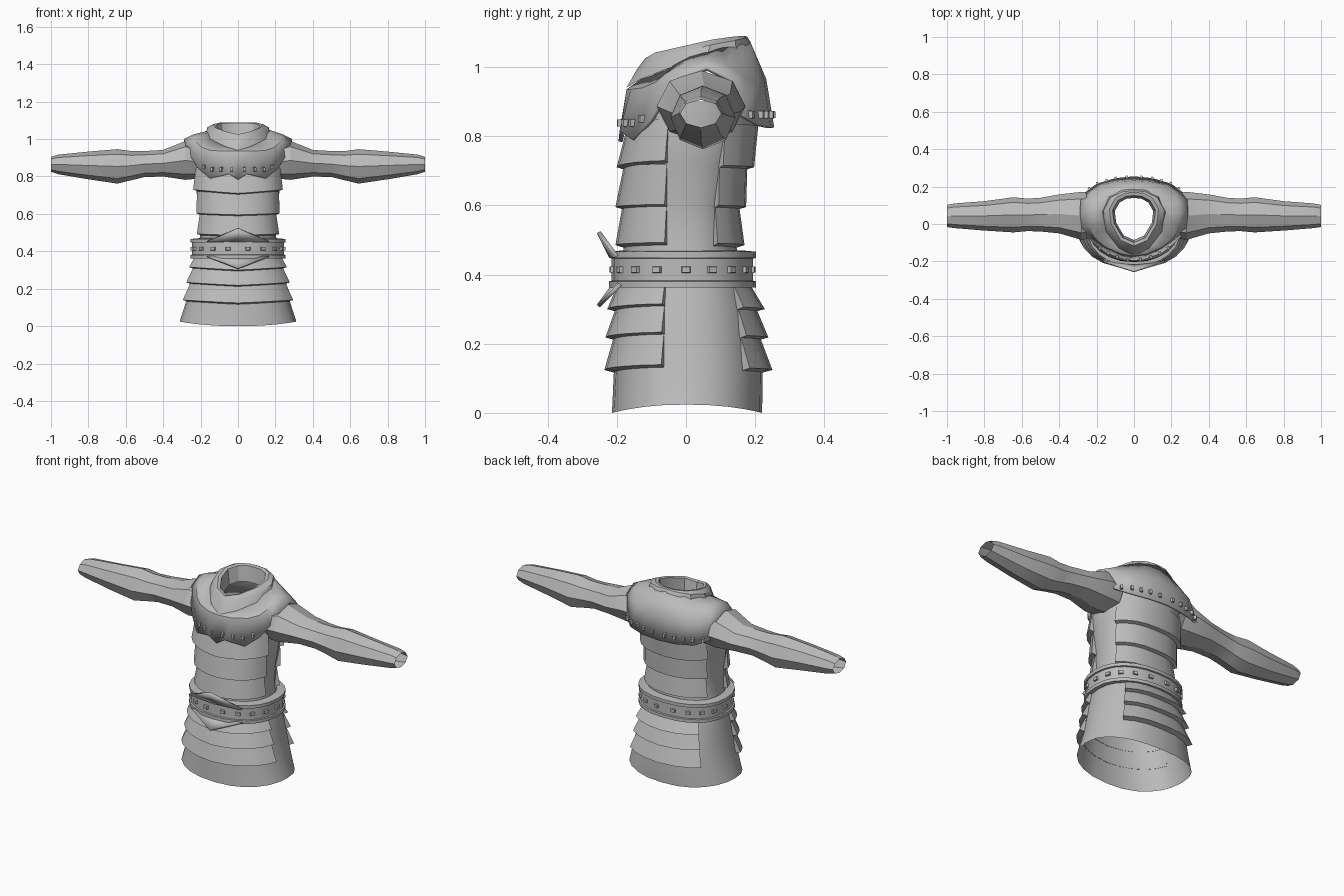
import bpy, bmesh, math
from mathutils import Vector

if "Cube" in bpy.data.objects:
    bpy.data.objects.remove(bpy.data.objects["Cube"])

GREY = bpy.data.materials.new("plain grey")
GREY.diffuse_color = (0.5, 0.5, 0.5, 1)
GREY.use_nodes = True
GREY.node_tree.nodes["Principled BSDF"].inputs["Base Color"].default_value = GREY.diffuse_color


def finish(name, bm, angle=28, thick=0):
    bmesh.ops.remove_doubles(bm, verts=bm.verts, dist=0.0002)
    bmesh.ops.recalc_face_normals(bm, faces=bm.faces)
    me = bpy.data.meshes.new(name)
    bm.to_mesh(me)
    bm.free()
    me.materials.append(GREY)
    ob = bpy.data.objects.new(name, me)
    bpy.context.collection.objects.link(ob)
    bpy.ops.object.select_all(action='DESELECT')
    ob.select_set(True)
    bpy.context.view_layer.objects.active = ob
    bpy.ops.object.shade_smooth_by_angle(angle=math.radians(angle))
    if thick:
        mod = ob.modifiers.new("thickness", 'SOLIDIFY')
        mod.thickness = thick
        mod.offset = -1
    return ob


def loft(name, rows, closed=True, caps=False, **kw):
    """Skin a list of equally long point rows."""
    bm = bmesh.new()
    vs = [[bm.verts.new(p) for p in r] for r in rows]
    n = len(rows[0])
    for a, b in zip(vs, vs[1:]):
        for i in range(n if closed else n - 1):
            j = (i + 1) % n
            bm.faces.new((a[i], a[j], b[j], b[i]))
    if caps:
        bm.faces.new([r[0] for r in vs])
        bm.faces.new([r[-1] for r in vs][::-1])
    return finish(name, bm, **kw)


def mirror_row(half):
    """Half row from front centre to back centre -> full loop."""
    return [Vector(p) for p in half] + [Vector((-x, y, z)) for x, y, z in half[-2:0:-1]]


# Body section: height, half width, front depth, back depth
BODY = [(0.0, .312, .214, .220), (.13, .278, .208, .222), (.22, .260, .205, .210),
        (.30, .245, .200, .200), (.36, .232, .195, .185), (.48, .203, .180, .145),
        (.60, .205, .180, .150), (.72, .222, .176, .175), (.80, .232, .172, .205),
        (.90, .225, .150, .205)]


def section(z, deg, off=0.0):
    z = max(0, min(.9, z))
    for a, b in zip(BODY, BODY[1:]):
        if z <= b[0]:
            break
    f = (z - a[0]) / (b[0] - a[0])
    w, fr, bk = (a[i] + (b[i] - a[i]) * f for i in (1, 2, 3))
    c, s = math.cos(math.radians(deg)), math.sin(math.radians(deg))
    power = lambda v: math.copysign(abs(v) ** .88, v)
    return Vector(((w + off) * power(c), ((bk if s > 0 else fr) + off) * power(s), z))


# Cloth tunic, with the hem slightly lifted at the sides
ring = range(0, 360, 15)
rows = [[section(r[0], d) for d in ring] for r in BODY]
for p, d in zip(rows[0], ring):
    p.z = .024 * math.cos(math.radians(d)) ** 2
loft("tunic_body", rows)


# Overlapping bands: each flares to a lower lip that turns back in
def band(name, top, bottom, a0, a1, flare, dip):
    degs = range(a0, a1 + 1, 15)
    lift = lambda d: dip * abs(math.cos(math.radians(d)))
    rows = [[section(top + lift(d), d, .004) for d in degs],
            [section(bottom + lift(d), d, flare) for d in degs],
            [section(bottom + lift(d) - .008, d, -.002) for d in degs]]
    loft(name, rows, closed=False, caps=True)


for i, (t, b) in enumerate([(.83, .710), (.712, .595), (.597, .485)]):
    band(f"front_chest_band_{i}", t, b, 195, 345, .024, .02 if i == 0 else .008)
    band(f"back_chest_band_{i}", t, b, 30, 150, .024, .006)
for i, (t, b) in enumerate([(.37, .300), (.300, .218), (.218, .124)]):
    band(f"front_skirt_band_{i}", t, b, 195, 345, .028, .016)
    band(f"back_skirt_band_{i}", t, b, 45, 135, .028, .008)

# Yoke columns from front centre to back centre: lower edge, middle, neck
EDGE = [(0, -.195, .785), (.05, -.192, .815), (.15, -.155, .79), (.215, -.105, .845),
        (.25, -.07, .90), (.28, -.02, .97), (.29, .06, 1.0), (.285, .13, .965),
        (.268, .165, .86), (.2, .215, .832), (.1, .245, .825), (0, .255, .825)]
MID = [(0, -.172, .935), (.07, -.16, .935), (.15, -.125, .94), (.195, -.09, .955),
       (.22, -.06, .98), (.235, -.01, 1.01), (.24, .06, 1.025), (.24, .12, 1.005),
       (.22, .17, .97), (.17, .208, .955), (.09, .226, .96), (0, .232, .965)]
NECK = [(0, -.15, .95), (.05, -.13, .965), (.09, -.1, .975), (.125, -.06, .99),
        (.14, -.03, 1.01), (.15, .01, 1.03), (.155, .06, 1.045), (.15, .1, 1.055),
        (.13, .14, 1.06), (.1, .16, 1.065), (.05, .18, 1.07), (0, .185, 1.075)]
loft("shoulder_yoke", [mirror_row(r) for r in (EDGE, MID, NECK)], angle=35, thick=.012)

# Raised collar, rolled over and running down inside
BASE = [(0, -.172, .94), (.08, -.13, .965), (.15, -.04, 1.0), (.172, .06, 1.03),
        (.135, .145, 1.05), (.06, .182, 1.065), (0, .187, 1.07)]
RIM = [(0, -.118, 1.025), (.07, -.088, 1.042), (.122, .0, 1.062), (.132, .08, 1.08),
       (.098, .14, 1.088), (.05, .165, 1.09), (0, .17, 1.09)]
shrink = lambda r, k, dz: [(x * k, .03 + (y - .03) * k, z - dz) for x, y, z in r]
wrap = [tuple((Vector(a) * .45 + Vector(b) * .55) * 1.0 + Vector((a[0] * .08, 0, .006)))
        for a, b in zip(BASE, RIM)]
loft("collar", [mirror_row(r) for r in
                (BASE, wrap, RIM, shrink(RIM, .87, .004), shrink(RIM, .78, .09))])

# Sleeves: x, y range, z range
SLEEVE = [(.20, -.07, .16, .79, .96), (.28, -.085, .172, .782, .99), (.40, -.05, .158, .80, .942),
          (.50, -.04, .14, .797, .936), (.57, -.038, .136, .78, .936), (.645, -.045, .143, .762, .946),
          (.80, -.035, .122, .785, .933), (.96, -.022, .11, .812, .917), (1.0, -.016, .102, .825, .905)]
for side, sx in (("left", -1), ("right", 1)):
    rows = []
    for x, y0, y1, z0, z1 in SLEEVE:
        rows.append([Vector((sx * x, (y0 + y1) / 2 + (y1 - y0) / 2 * math.cos(a),
                             (z0 + z1) / 2 + (z1 - z0) / 2 * math.sin(a)))
                     for a in (math.tau * k / 8 for k in range(8))])
    loft(f"{side}_sleeve", rows, angle=25)


# Belt with raised rims
def belt_ring(z, off):
    return [section(.41, d, off) + Vector((0, 0, z - .41)) for d in ring]


loft("belt", [belt_ring(z, o) for z, o in
              ((.362, -.01), (.362, .034), (.380, .034), (.382, .026), (.446, .026),
               (.448, .034), (.466, .034), (.470, -.01))])

# Pointed flaps above and below the front of the belt
for name, ztip, ytip, zb in (("upper_flap", .525, -.247, .455), ("lower_flap", .312, -.258, .375)):
    bm = bmesh.new()
    pts = [(-.165, -.195, zb), (0, -.212, zb), (.165, -.195, zb), (0, ytip, ztip)]
    v = [bm.verts.new(p) for p in pts]
    bm.faces.new((v[0], v[1], v[3]))
    bm.faces.new((v[1], v[2], v[3]))
    finish(name, bm, thick=.012)


# Square studs, turned to face outwards
def stud(bm, pos, out, w, h, d):
    side = Vector((-out.y, out.x, 0)).normalized()
    out = Vector((out.x, out.y, 0)).normalized()
    cube = bmesh.ops.create_cube(bm, size=1)["verts"]
    for q in cube:
        s = .75 if q.co.y > 0 else 1
        q.co = pos + side * q.co.x * w * s + out * q.co.y * d + Vector((0, 0, q.co.z * h * s))


bm = bmesh.new()
for k in range(18):
    d = 360 * k / 18
    t = section(.41, d + 2) - section(.41, d - 2)
    stud(bm, section(.414, d, .026), Vector((t.y, -t.x, 0)), .03, .022, .018)
finish("belt_studs", bm)


def yoke_point(c, z):
    i = min(int(c), len(EDGE) - 2)
    e, m = (Vector(r[i]).lerp(Vector(r[i + 1]), c - i) for r in (EDGE, MID))
    return e.lerp(m, max(0, (z - e.z) / (m.z - e.z)))


bm = bmesh.new()
for cols, z in (((.6, 1.35, 1.85, 2.5), .838), ((8.4, 9.0, 9.5, 10.0, 10.6), .862)):
    for c in cols:
        p = yoke_point(c, z + (.012 if c > 2 and c < 3 else 0))
        t = yoke_point(c + .1, z) - yoke_point(c - .1, z)
        for sx in (-1, 1):
            stud(bm, Vector((p.x * sx, p.y, p.z)), Vector((t.y * sx, -t.x, 0)), .016, .026, .026)
finish("yoke_studs", bm)
